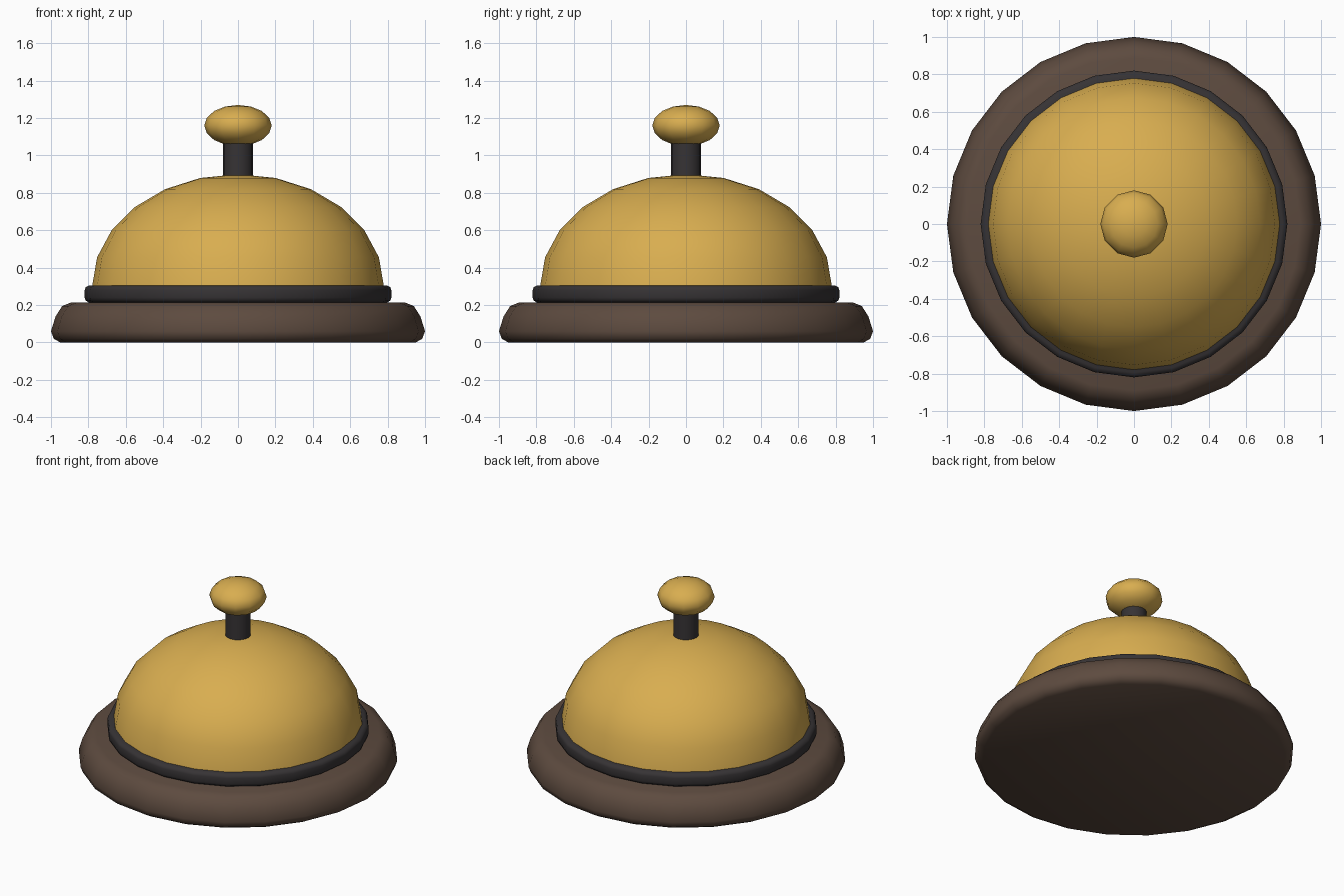
import bpy
import math
from math import sin, cos, pi

cube = bpy.data.objects.get("Cube")
if cube:
    bpy.data.objects.remove(cube, do_unlink=True)


def material(name, rgb):
    mat = bpy.data.materials.new(name)
    mat.use_nodes = True
    colour = (*rgb, 1.0)
    mat.diffuse_color = colour
    mat.node_tree.nodes["Principled BSDF"].inputs["Base Color"].default_value = colour
    return mat


def lathe(name, profile, sides, mat, sharp_angle=50):
    """Revolve (radius, height) points, bottom to top, about the z axis."""
    verts, faces, rings = [], [], []
    for r, z in profile:
        count = 1 if r < 1e-5 else sides
        rings.append([len(verts) + i for i in range(count)])
        verts += [(r * cos(2 * pi * i / sides), r * sin(2 * pi * i / sides), z)
                  for i in range(count)]
    for low, high in zip(rings, rings[1:]):
        for i in range(sides):
            j = (i + 1) % sides
            corners = [low[i % len(low)], low[j % len(low)],
                       high[j % len(high)], high[i % len(high)]]
            faces.append(list(dict.fromkeys(corners)))
    # Flat caps on open ends
    if len(rings[0]) > 1:
        faces.append(rings[0][::-1])
    if len(rings[-1]) > 1:
        faces.append(rings[-1])
    mesh = bpy.data.meshes.new(name)
    mesh.from_pydata(verts, [], faces)
    mesh.materials.append(mat)
    obj = bpy.data.objects.new(name, mesh)
    bpy.context.collection.objects.link(obj)
    bpy.ops.object.select_all(action="DESELECT")
    obj.select_set(True)
    bpy.context.view_layer.objects.active = obj
    bpy.ops.object.shade_smooth_by_angle(angle=math.radians(sharp_angle))
    return obj


def ellipse(radius, height, centre_z, start, steps):
    """Quarter or half ellipse profile from the start angle up to the pole."""
    angles = [start + (pi / 2 - start) * i / steps for i in range(steps + 1)]
    return [(radius * cos(a), centre_z + height * sin(a)) for a in angles]


brass = material("brass", (0.69, 0.42, 0.08))
wood = material("dark_wood", (0.11, 0.07, 0.05))
iron = material("dark_metal", (0.037, 0.033, 0.035))

# Rounded wooden base
lathe("base", [(0.95, 0), (0.985, 0.02), (1.0, 0.06), (0.975, 0.14),
               (0.94, 0.195), (0.89, 0.215)], 24, wood)

# Metal ring under the bell
lathe("base_ring", [(0.80, 0.215), (0.815, 0.225), (0.82, 0.24), (0.82, 0.28),
                    (0.815, 0.295), (0.795, 0.305)], 24, iron)

# Bell dome
lathe("bell_dome", ellipse(0.78, 0.6, 0.3, 0, 6), 24, brass)

# Plunger stem and button
lathe("plunger_stem", [(0.08, 0.85), (0.08, 1.1)], 16, iron)
lathe("plunger_button", ellipse(0.18, 0.11, 1.16, -pi / 2, 8), 12, brass)
